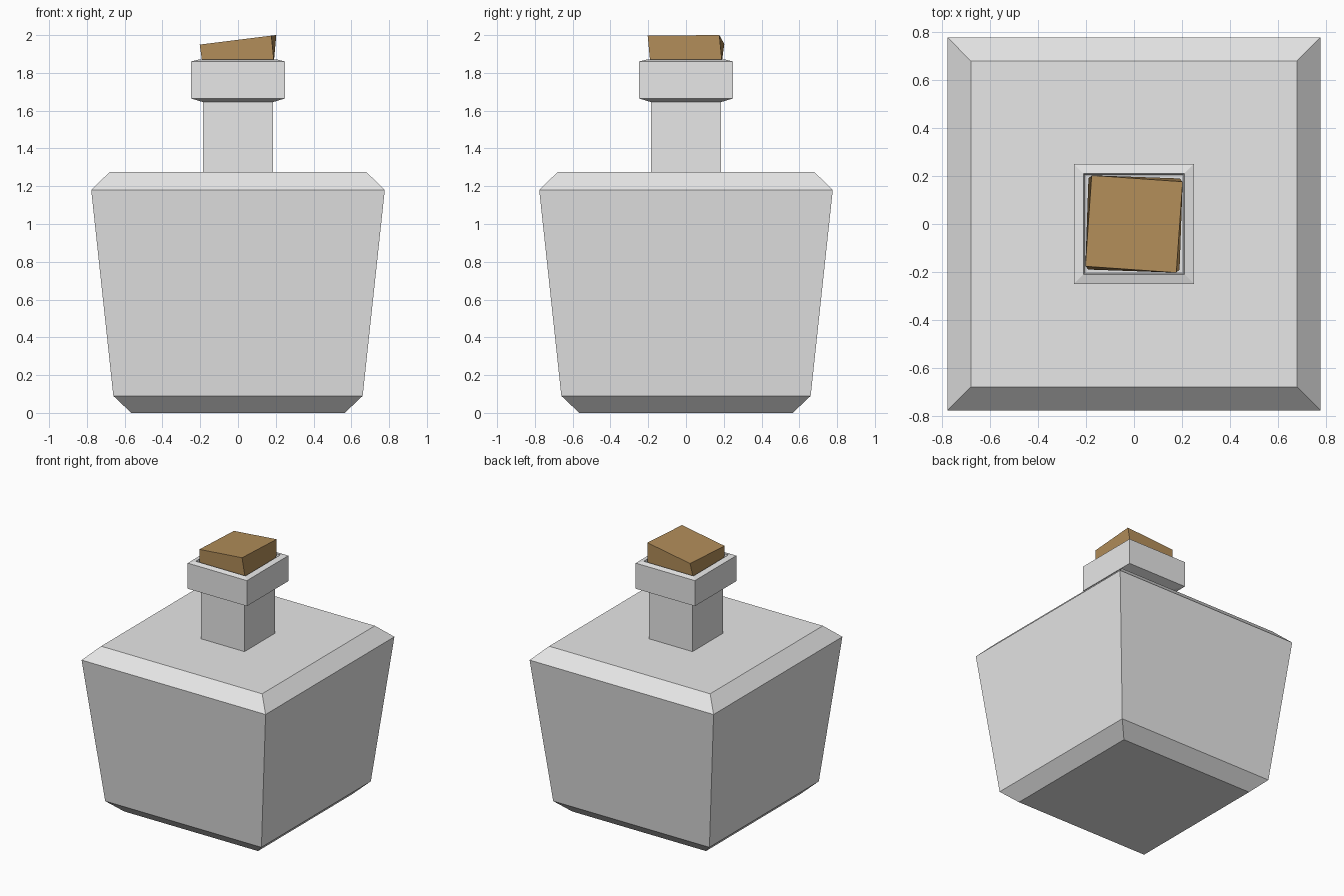
import bpy, bmesh
from math import radians
from mathutils import Matrix, Vector

cube = bpy.data.objects.get("Cube")
if cube:
    bpy.data.objects.remove(cube, do_unlink=True)


def make_material(name, rgb):
    mat = bpy.data.materials.new(name)
    mat.use_nodes = True
    mat.diffuse_color = (*rgb, 1)
    mat.node_tree.nodes["Principled BSDF"].inputs["Base Color"].default_value = (*rgb, 1)
    return mat


def square_ring(bm, half, z, turn=0, slope=0):
    """Square of vertices, optionally turned about z and sloped along x."""
    rot = Matrix.Rotation(radians(turn), 3, "Z")
    ring = []
    for sx, sy in ((-1, -1), (1, -1), (1, 1), (-1, 1)):
        p = rot @ Vector((sx * half, sy * half, 0))
        ring.append(bm.verts.new((p.x, p.y, z + slope * p.x)))
    return ring


def loft(name, sections, mat):
    """Skin stacked square sections and cap both ends."""
    bm = bmesh.new()
    rings = [square_ring(bm, *s) for s in sections]
    for low, high in zip(rings, rings[1:]):
        for i in range(4):
            j = (i + 1) % 4
            bm.faces.new((low[i], low[j], high[j], high[i]))
    bm.faces.new(rings[0][::-1])
    bm.faces.new(rings[-1])
    mesh = bpy.data.meshes.new(name)
    bm.to_mesh(mesh)
    bm.free()
    mesh.materials.append(mat)
    obj = bpy.data.objects.new(name, mesh)
    bpy.context.collection.objects.link(obj)
    return obj


glass = make_material("pale grey glass", (0.8, 0.8, 0.8))
cork = make_material("cork brown", (0.44, 0.265, 0.10))

# Bottle: bevelled base, flared body, shoulder, neck, lip and recessed mouth
loft("bottle", [
    (0.565, 0.0), (0.66, 0.09), (0.777, 1.18), (0.68, 1.275),
    (0.184, 1.275), (0.184, 1.645), (0.25, 1.665), (0.25, 1.86),
    (0.21, 1.87), (0.205, 1.84),
], glass)

# Stopper: square plug with a slightly twisted, sloping top
loft("stopper", [(0.188, 1.82), (0.19, 1.86), (0.19, 1.975, -4, 0.125)], cork)
